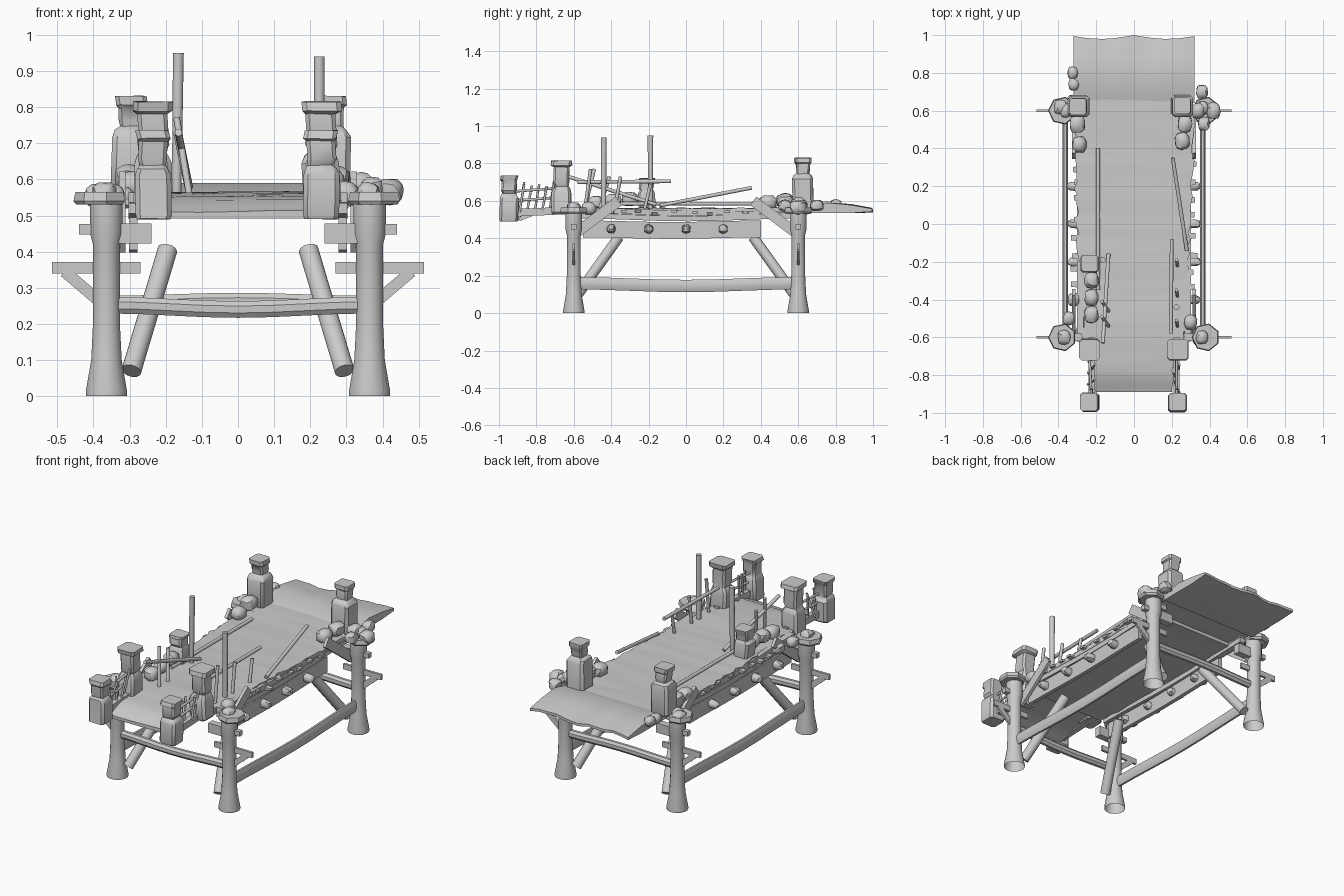
import bpy, bmesh, math, random
from mathutils import Vector

random.seed(4)
if "Cube" in bpy.data.objects:
    bpy.data.objects.remove(bpy.data.objects["Cube"])

# Main measures shared by the parts
LEG_X, LEG_Y, DECK_Z = 0.364, 0.6, 0.56
FRONT, BACK = -0.89, 0.8
GREY = (0.6, 0.6, 0.6, 1)

material = bpy.data.materials.new("weathered grey")
material.use_nodes = True
material.diffuse_color = GREY
material.node_tree.nodes["Principled BSDF"].inputs["Base Color"].default_value = GREY
made = []


def jitter(amount):
    return random.uniform(-amount, amount)


def finish(name, bm):
    bmesh.ops.recalc_face_normals(bm, faces=bm.faces)
    mesh = bpy.data.meshes.new(name)
    bm.to_mesh(mesh)
    bm.free()
    mesh.materials.append(material)
    part = bpy.data.objects.new(name, mesh)
    bpy.context.collection.objects.link(part)
    made.append(part)


def loft(name, rings, open_foot=False):
    """Skin a list of equal rings of points and cap the ends."""
    bm = bmesh.new()
    rows = [[bm.verts.new(point) for point in ring] for ring in rings]
    count = len(rows[0])
    for lower, upper in zip(rows, rows[1:]):
        for i in range(count):
            j = (i + 1) % count
            bm.faces.new((lower[i], lower[j], upper[j], upper[i]))
    if not open_foot:
        bm.faces.new(rows[0])
    bm.faces.new(rows[-1])
    finish(name, bm)


def angles(sides):
    return [(i + 0.5) * math.tau / sides for i in range(sides)]


def beam(name, start, end, wide, high, sides=4, bow=0.0, taper=1.0):
    """Plank (four sides) or log between two points, bowed upward or sagging in the middle."""
    start, end = Vector(start), Vector(end)
    turn = (end - start).to_track_quat('Z', 'Y')
    steps = 8 if bow else 1
    rings = []
    for i in range(steps + 1):
        t = i / steps
        centre = start.lerp(end, t) + Vector((0, 0, bow * math.sin(math.pi * t) ** 2))
        scale = (1 + (taper - 1) * t) / math.cos(math.pi / sides)
        rings.append([centre + turn @ Vector((wide * scale * math.cos(a), high * scale * math.sin(a), 0))
                      for a in angles(sides)])
    loft(name, rings)


def log(name, start, end, radius, taper=1.0):
    beam(name, start, end, radius, radius, sides=12, taper=taper)


def turned(name, x, y, profile, sides, open_foot=False):
    """Round post from (height, radius) pairs."""
    loft(name, [[(x + r * math.cos(a), y + r * math.sin(a), z) for a in angles(sides)]
                for z, r in profile], open_foot)


def pillar(name, x, y, base, height, half, body, head, cap):
    """Chamfered square stone pillar: body, narrow neck, head and cap, slightly crooked."""
    rings = []
    for share, scale in ((0, 0.92), (0.04, 1), (body, 1), (body + 0.07, 0.85), (body + 0.11, head * 0.9),
                         (body + 0.18, head), (0.88, head), (0.91, cap), (1, cap)):
        long, short = half * scale, half * scale * 0.75
        dx, dy, z = x + jitter(0.004), y + jitter(0.004), base + height * share
        flat = [(long, -short), (long, short), (short, long), (-short, long),
                (-long, short), (-long, -short), (-short, -long), (short, -long)]
        rings.append([(dx + u, dy + v, z + jitter(0.002)) for u, v in flat])
    loft(name, rings)


def rock(name, centre, size):
    """Blocky rounded stone."""
    bm = bmesh.new()
    bmesh.ops.create_icosphere(bm, subdivisions=2, radius=1)
    for v in bm.verts:
        v.co *= (1 + jitter(0.07)) / max(abs(c) for c in v.co) ** 0.5
        v.co = Vector([centre[axis] + v.co[axis] * size[axis] for axis in range(3)])
    finish(name, bm)


def slab(name, first, last, steps, width, top, thick, ragged):
    """Boards laid across, with uneven ends and a slightly warped top."""
    rings = []
    for i in range(steps + 1):
        y = first + (last - first) * i / steps
        left, right = width(y) + jitter(ragged), width(y) + jitter(ragged)
        xs = [-left, -left / 2, 0, right / 2, right]
        z = top(y) + jitter(0.002)
        rings.append([(x, y, z + jitter(0.003)) for x in xs] + [(x, y, z - thick) for x in reversed(xs)])
    loft(name, rings)


def half_width(y):
    return 0.21 if y < -0.7 else min(0.31, 0.3 + y * 0.05)


def deck_height(y):
    return DECK_Z + 0.01 * y * y - 0.1 * max(0, -LEG_Y - y) - 0.3 * max(0, -BACK - y)


# Deck with a drooping front, and the layer under it
slab("deck", FRONT, BACK, 44, half_width, deck_height, 0.02, 0.012)
slab("lower_deck_layer", -LEG_Y, 0.5, 24, lambda y: half_width(y) - 0.01,
     lambda y: deck_height(y) - 0.02, 0.02, 0.008)

# Back apron with a wavy free edge
rings = []
for i in range(13):
    x = -0.32 + 0.64 * i / 12
    end = 1 - 0.02 * abs(math.sin(x * 9))
    z = DECK_Z + 0.018 + jitter(0.006)
    rings.append([(x, BACK - 0.04, DECK_Z + 0.03), (x, 0.88, z), (x, end, z - 0.02),
                  (x, end, z - 0.035), (x, 0.88, 0.535), (x, 0.64, 0.535), (x, 0.64, DECK_Z)])
loft("back_apron", rings)

for s, side in ((1, "left"), (-1, "right")):
    leg_x = s * LEG_X
    for e, end in ((-1, "front"), (1, "back")):
        tag = end + "_" + side + "_"
        y = e * LEG_Y
        # Legs with flared feet, collars and caps
        turned(tag + "leg", leg_x, y, [(0, 0.058), (0.015, 0.058), (0.1, 0.043), (0.2, 0.038), (0.42, 0.038),
                                       (0.45, 0.046), (0.53, 0.046)], 16, open_foot=True)
        turned(tag + "leg_cap", s * 0.38, y, [(0.53, 0.068), (0.54, 0.075), (0.565, 0.07)], 7)
        # Pegs through the leg and the outer bracket
        beam(tag + "peg", (s * 0.24, y, 0.462), (s * 0.44, y, 0.462), 0.014, 0.014)
        beam(tag + "peg_block", (s * 0.24, y, 0.45), (s * 0.33, y, 0.45), 0.02, 0.028)
        beam(tag + "bracket", (s * 0.27, y, 0.355), (s * 0.515, y, 0.355), 0.007, 0.016)
        beam(tag + "bracket_strut", (s * 0.38, y, 0.26), (s * 0.48, y, 0.345), 0.007, 0.016)
        # Leaning inner log and flat shoulder brace
        log(tag + "inner_log", (s * 0.295, y, 0.07), (s * 0.195, e * 0.36, 0.405), 0.027)
        beam(tag + "shoulder_brace", (s * 0.32, y, 0.42), (s * 0.32, e * 0.36, LEG_Y), 0.009, 0.028)
    # Long side tie, studded girder and stacked side boards
    beam(side + "_side_tie", (leg_x, -LEG_Y, 0.16), (leg_x, LEG_Y, 0.16), 0.014, 0.033, sides=8, bow=-0.015)
    beam(side + "_girder", (s * 0.29, -0.55, 0.45), (s * 0.29, 0.4, 0.45), 0.012, 0.045, bow=-0.008)
    for i in range(2):
        z = 0.55 - 0.03 * i
        beam(side + "_side_board", (s * 0.285, -0.58, z), (s * 0.285, LEG_Y, z), 0.018, 0.014, bow=-0.015)
    for i in range(4):
        rock(side + "_stud", (s * 0.3, 0.2 * i - 0.4, 0.45), (0.055, 0.024, 0.024))
    # Broken board ends along the deck edge
    for i in range(9):
        y, z, reach = -0.42 + i * 0.09 + jitter(0.02), DECK_Z - 0.02 + jitter(0.01), 0.325 + jitter(0.012)
        beam(side + "_board_end", (s * 0.25, y, z), (s * reach, y, z), 0.02, 0.009, taper=0.7)

# Cross ties between the legs
beam("front_cross_tie", (-LEG_X, -LEG_Y, 0.252), (LEG_X, -LEG_Y, 0.252), 0.018, 0.023, sides=8, bow=-0.012)
beam("back_cross_tie", (-LEG_X, LEG_Y, 0.255), (LEG_X, LEG_Y, 0.255), 0.018, 0.023, sides=8, bow=0.008)

# Stone pillars
for x in (-0.235, 0.23):
    pillar("front_low_pillar", x, -0.945, 0.49, 0.245, 0.05, 0.5, 0.8, 0.92)
    pillar("front_tall_pillar", x, -0.665, 0.53, 0.285, 0.052, 0.4, 0.8, 1.06)
pillar("back_right_pillar", -0.295, 0.625, DECK_Z, 0.27, 0.056, 0.58, 0.65, 0.78)
pillar("back_left_pillar", 0.255, 0.625, DECK_Z, 0.27, 0.056, 0.58, 0.65, 0.78)
pillar("middle_pillar_stump", -0.235, -0.21, DECK_Z, 0.16, 0.046, 0.5, 0.85, 0.95)

# Tall poles and loose rails
log("right_tall_pole", (-0.17, -0.19, DECK_Z), (-0.165, -0.19, 0.95), 0.013, taper=1.15)
log("left_tall_pole", (0.225, -0.44, DECK_Z), (0.225, -0.44, 0.94), 0.013, taper=1.15)
log("right_fallen_rail", (-0.165, -0.63, 0.73), (-0.135, -0.16, 0.58), 0.01)
log("right_lying_rail", (-0.19, -0.35, 0.585), (-0.19, 0.4, 0.585), 0.01)
log("left_high_rail", (0.195, -0.58, 0.7), (0.2, -0.08, 0.705), 0.01)
log("left_rising_rail", (0.28, -0.14, 0.575), (0.205, 0.35, 0.67), 0.01)

# Sticks leaning near the poles
for i in range(3):
    y = -0.54 + 0.16 * i
    top = 0.77 - 0.04 * i
    log("left_leaning_stick", (0.23, y, DECK_Z), (0.225, y + 0.03, top), 0.009)
    if i < 2:
        log("right_leaning_stick", (-0.135, y / 2 - 0.27, DECK_Z), (-0.17, y / 2 - 0.22, top), 0.009)

# Broken fences between the front pillars
for x in (-0.225, 0.225):
    beam("fence_sill", (x, -0.95, 0.535), (x, -LEG_Y, 0.55), 0.016, 0.02)
    for z in (0.6, 0.65):
        log("fence_rail", (x, -0.93, z), (x + jitter(0.02), -0.67, z + 0.02), 0.007)
    for i in range(5):
        y = FRONT + i * 0.04
        log("fence_stick", (x + jitter(0.02), y, 0.54), (x + jitter(0.02), y + 0.025, 0.69 + jitter(0.02)), 0.006)


def rubble(name, start, end, count, radius):
    """Row of tumbled stones from one point to another."""
    for i in range(count):
        centre = Vector(start).lerp(Vector(end), i / max(1, count - 1))
        size = radius * (1 + jitter(0.1))
        rock(name, centre, (size * 0.85, size, size * 0.85))


# Rubble heaps around the pillars
rubble("back_left_outer_rubble", (0.36, 0.7, 0.575), (0.37, 0.53, 0.575), 3, 0.038)
rubble("back_left_leg_rubble", (0.34, 0.6, 0.585), (0.42, 0.6, 0.565), 2, 0.044)
rubble("back_left_inner_rubble", (0.27, 0.53, 0.6), (0.255, 0.44, 0.59), 2, 0.045)
rubble("back_right_inner_rubble", (-0.3, 0.53, 0.6), (-0.29, 0.42, 0.585), 2, 0.048)
rubble("back_right_apron_rubble", (-0.325, 0.8, 0.58), (-0.32, 0.74, 0.57), 2, 0.033)
rubble("back_right_leg_rubble", (-0.39, 0.62, 0.555), (-0.36, 0.6, 0.56), 2, 0.038)
rubble("middle_rubble", (-0.225, -0.3, 0.61), (-0.225, -0.48, 0.59), 3, 0.047)
rubble("front_right_rubble", (-0.32, -0.4, 0.55), (-0.37, -LEG_Y, DECK_Z), 3, 0.038)
rubble("front_left_rubble", (0.3, -0.52, DECK_Z), (0.36, -LEG_Y, DECK_Z), 2, 0.038)

# Soft shading with crisp edges
bpy.ops.object.select_all(action='DESELECT')
for part in made:
    part.select_set(True)
bpy.context.view_layer.objects.active = made[0]
bpy.ops.object.shade_smooth_by_angle(angle=math.radians(35))
